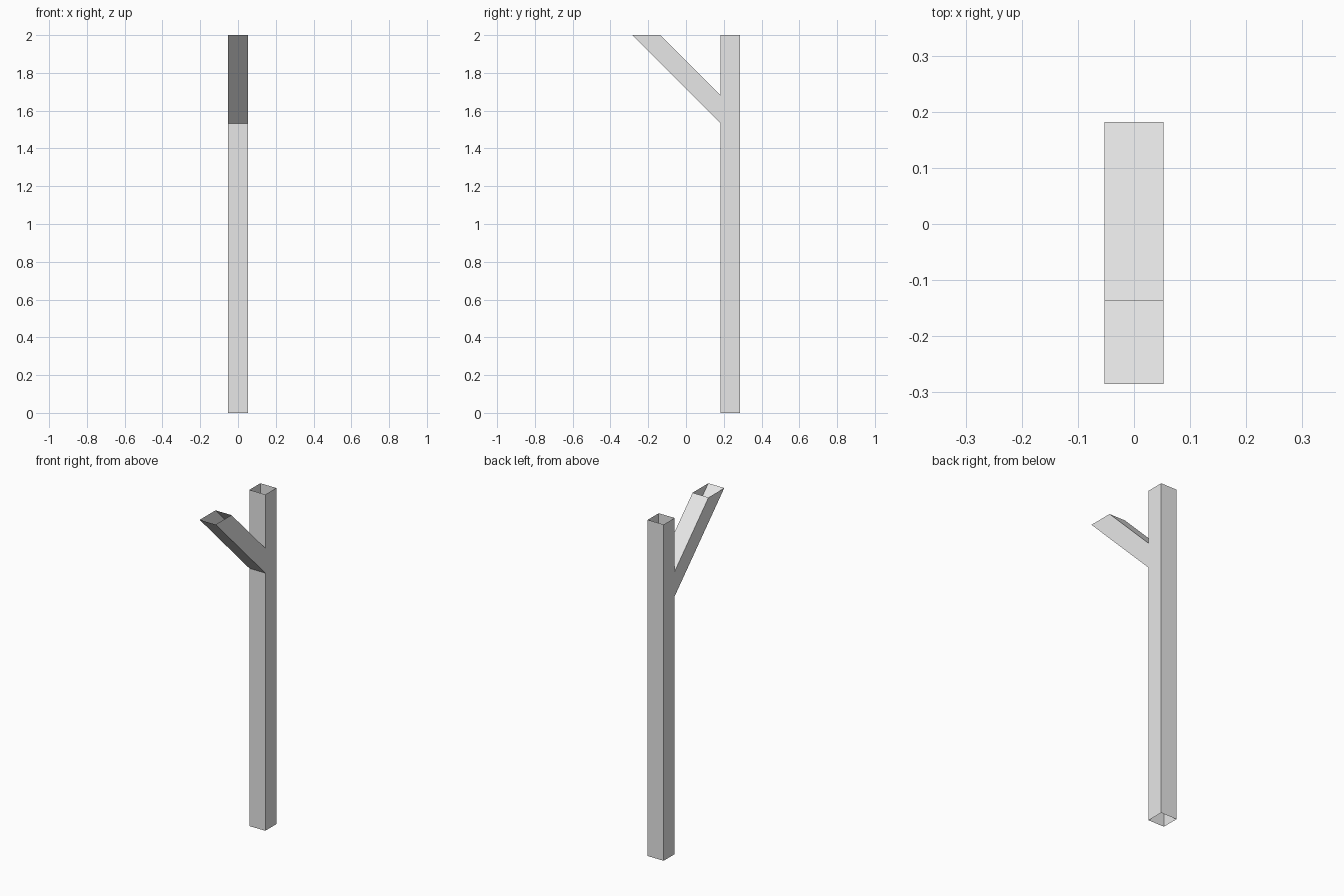
import bpy
import bmesh

cube = bpy.data.objects.get("Cube")
if cube:
    bpy.data.objects.remove(cube, do_unlink=True)

HALF_WIDTH = 0.0525
HEIGHT = 2.0
FRONT, BACK = 0.182, 0.285      # post depth range
TIP, TIP_INNER = -0.285, -0.137  # brace mouth at the top

# Plain grey material
grey = bpy.data.materials.new("light_grey")
grey.use_nodes = True
colour = (0.8, 0.8, 0.8, 1)
grey.diffuse_color = colour
grey.node_tree.nodes["Principled BSDF"].inputs["Base Color"].default_value = colour

# Side outline (y, z); the flag says whether a wall follows the point,
# so the tube ends stay open
crotch = HEIGHT - (FRONT - TIP_INNER)
armpit = HEIGHT - (FRONT - TIP)
outline = [
    (FRONT, 0, False),         # open foot of the post
    (BACK, 0, True),
    (BACK, HEIGHT, False),     # open top of the post
    (FRONT, HEIGHT, True),
    (FRONT, crotch, True),
    (TIP_INNER, HEIGHT, False),  # open mouth of the brace
    (TIP, HEIGHT, True),
    (FRONT, armpit, True),
]

# Hollow post with slanted brace, sharing flat side panels
bm = bmesh.new()
left, right = [[bm.verts.new((x, y, z)) for y, z, _ in outline]
               for x in (HALF_WIDTH, -HALF_WIDTH)]
bm.faces.new(left)
bm.faces.new(right[::-1])
for i, (_, _, walled) in enumerate(outline):
    j = (i + 1) % len(outline)
    if walled:
        bm.faces.new((left[j], left[i], right[i], right[j]))

mesh = bpy.data.meshes.new("post_with_brace")
bm.to_mesh(mesh)
bm.free()
mesh.materials.append(grey)
post = bpy.data.objects.new("post_with_brace", mesh)
bpy.context.collection.objects.link(post)
